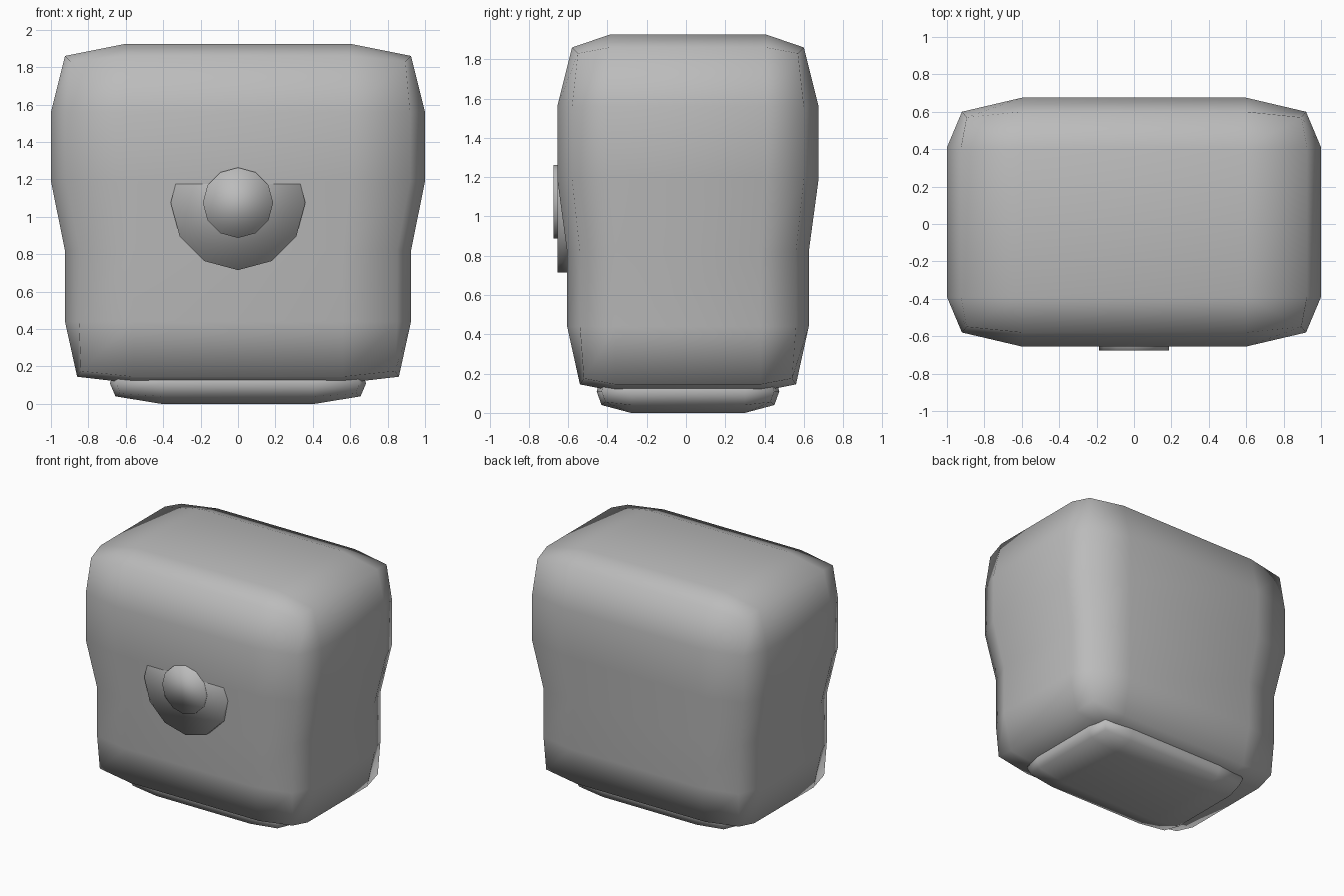
import bpy, bmesh, math
from mathutils import Matrix, Vector

cube = bpy.data.objects.get("Cube")
if cube:
    bpy.data.objects.remove(cube)

grey = bpy.data.materials.new("plain grey")
COLOUR = (0.5, 0.5, 0.5, 1)
grey.use_nodes = True
grey.diffuse_color = COLOUR
grey.node_tree.nodes["Principled BSDF"].inputs["Base Color"].default_value = COLOUR


def finish(name, bm):
    bmesh.ops.recalc_face_normals(bm, faces=bm.faces[:])
    mesh = bpy.data.meshes.new(name)
    bm.to_mesh(mesh)
    bm.free()
    mesh.materials.append(grey)
    mesh.shade_smooth()
    obj = bpy.data.objects.new(name, mesh)
    bpy.context.collection.objects.link(obj)
    return obj


def ring(bm, z, half_x, half_y, corner, flat, lift=0.0):
    """Rectangle with three points per corner; lift moves the corner tip in z."""
    verts = []
    for sx, sy in ((1, 1), (-1, 1), (-1, -1), (1, -1)):
        tips = [(half_x, flat[1], z), (corner[0], corner[1], z + lift), (flat[0], half_y, z)]
        if sx * sy < 0:
            tips.reverse()
        verts += [bm.verts.new((sx * x, sy * y + 0.01, h)) for x, y, h in tips]
    return verts


def cap(bm, rim, z, flat):
    """Close a rim with a flat rectangle, edge strips and corner quads."""
    inner = [bm.verts.new((sx * flat[0], sy * flat[1] + 0.01, z))
             for sx, sy in ((1, 1), (-1, 1), (-1, -1), (1, -1))]
    bm.faces.new(inner)
    for i in range(4):
        j = (i + 1) % 4
        bm.faces.new((inner[i], *rim[3 * i:3 * i + 3]))
        bm.faces.new((inner[i], rim[3 * i + 2], rim[3 * j], inner[j]))


def rounded_block(name, rings, bottom, top):
    bm = bmesh.new()
    loops = [ring(bm, *r) for r in rings]
    for a, b in zip(loops, loops[1:]):
        for i in range(12):
            j = (i + 1) % 12
            bm.faces.new((a[i], a[j], b[j], b[i]))
    cap(bm, loops[0], *bottom)
    cap(bm, loops[-1], *top)
    return finish(name, bm)


def disc(name, radius, front, back):
    bm = bmesh.new()
    turn = Matrix.Translation(Vector((0, (front + back) / 2, 1.075))) @ Matrix.Rotation(math.pi / 2, 4, "X")
    bmesh.ops.create_cone(bm, cap_ends=True, segments=12, radius1=radius, radius2=radius,
                          depth=back - front, matrix=turn)
    return finish(name, bm)


# Main body: narrow waist, wider shoulders
rounded_block("body", [
    (0.145, 0.86, 0.55, (0.84, 0.53), (0.56, 0.37), 0.03),
    (0.44, 0.925, 0.615, (0.85, 0.55), (0.56, 0.37)),
    (0.82, 0.925, 0.615, (0.85, 0.55), (0.56, 0.37)),
    (1.19, 1.0, 0.665, (0.92, 0.59), (0.6, 0.4)),
    (1.56, 1.0, 0.665, (0.92, 0.59), (0.6, 0.4)),
    (1.86, 0.925, 0.59, (0.895, 0.56), (0.6, 0.4), -0.03),
], (0.11, (0.56, 0.37)), (1.925, (0.6, 0.4)))

# Foot under the body
rounded_block("base", [
    (0.04, 0.655, 0.44, (0.63, 0.42), (0.41, 0.29), 0.015),
    (0.11, 0.685, 0.465, (0.65, 0.44), (0.41, 0.29)),
    (0.17, 0.66, 0.445, (0.63, 0.42), (0.41, 0.29)),
], (0.0, (0.41, 0.29)), (0.2, (0.41, 0.29)))

# Front dial and its button
disc("dial_plate", 0.36, -0.653, -0.56)
disc("button", 0.188, -0.675, -0.6)
